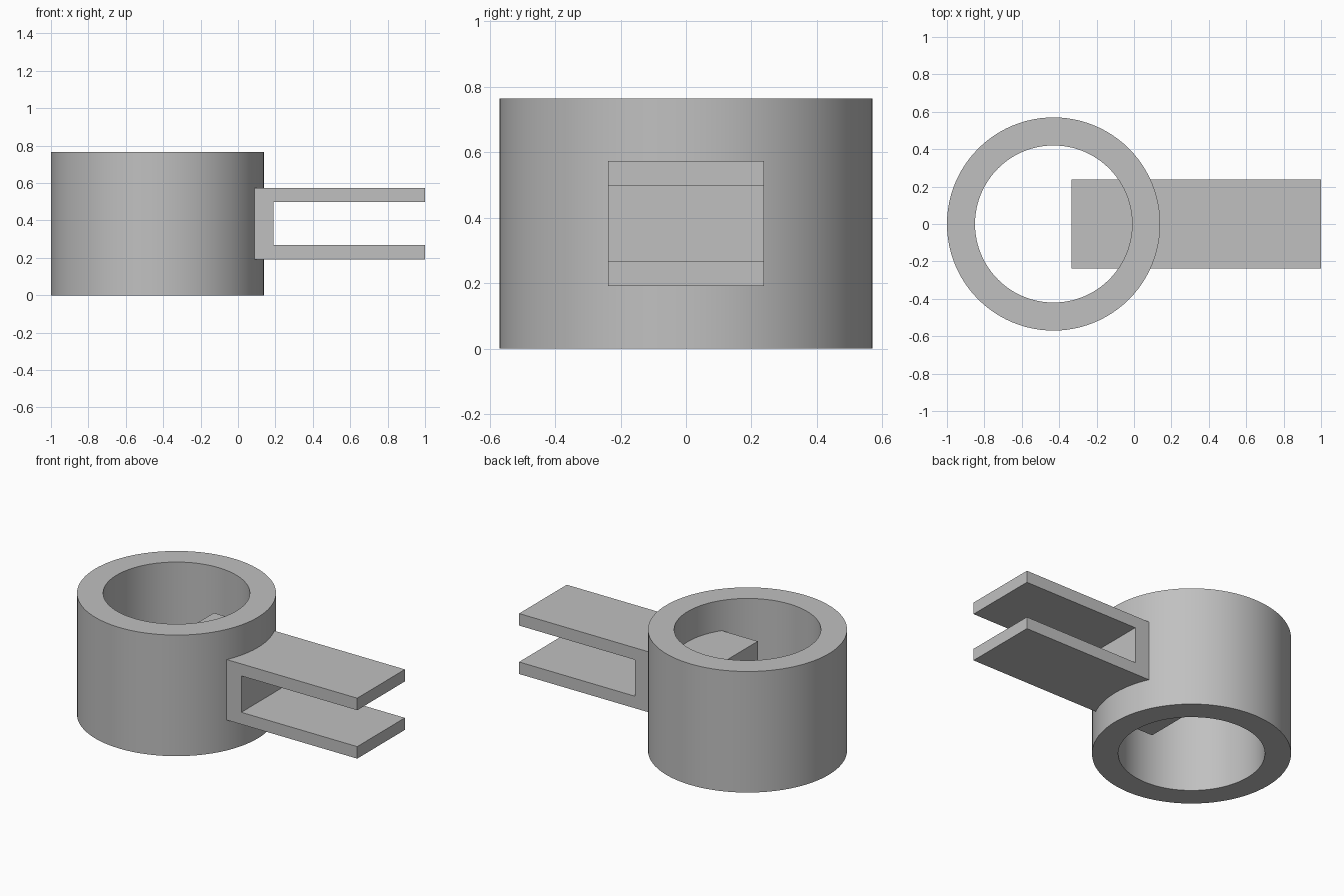
import bpy
import bmesh
import math
from mathutils import Matrix, Vector

cube = bpy.data.objects.get("Cube")
if cube:
    bpy.data.objects.remove(cube, do_unlink=True)

GREY = (0.53, 0.53, 0.53, 1)
grey = bpy.data.materials.new("plain grey")
grey.use_nodes = True
grey.diffuse_color = GREY
grey.node_tree.nodes["Principled BSDF"].inputs["Base Color"].default_value = GREY


def make_object(name, bm):
    bmesh.ops.recalc_face_normals(bm, faces=bm.faces)
    mesh = bpy.data.meshes.new(name)
    bm.to_mesh(mesh)
    bm.free()
    mesh.materials.append(grey)
    obj = bpy.data.objects.new(name, mesh)
    bpy.context.collection.objects.link(obj)
    return obj


# Collar: a rectangular section spun around the bore axis
CENTRE_X, OUTER, INNER, HEIGHT = -0.43, 0.57, 0.42, 0.765
bm = bmesh.new()
section = [(INNER, 0), (OUTER, 0), (OUTER, HEIGHT), (INNER, HEIGHT)]
verts = [bm.verts.new((CENTRE_X + r, 0, z)) for r, z in section]
edges = [bm.edges.new((verts[i], verts[(i + 1) % 4])) for i in range(4)]
bmesh.ops.spin(bm, geom=verts + edges, cent=(CENTRE_X, 0, 0), axis=(0, 0, 1),
               angle=math.tau, steps=96, use_merge=True)
bmesh.ops.remove_doubles(bm, verts=bm.verts, dist=0.0001)
collar = make_object("collar", bm)
bpy.ops.object.select_all(action='DESELECT')
collar.select_set(True)
bpy.context.view_layer.objects.active = collar
bpy.ops.object.shade_smooth_by_angle(angle=math.radians(30))

# Clevis arm: a slotted side profile extruded across its width
BACK, SLOT, TIP, HALF_WIDTH = -0.335, 0.19, 1.0, 0.238
LOW, SLOT_LOW, SLOT_HIGH, HIGH = 0.192, 0.268, 0.498, 0.574
profile = [(BACK, LOW), (TIP, LOW), (TIP, SLOT_LOW), (SLOT, SLOT_LOW),
           (SLOT, SLOT_HIGH), (TIP, SLOT_HIGH), (TIP, HIGH), (BACK, HIGH)]
bm = bmesh.new()
side = bm.faces.new([bm.verts.new((x, -HALF_WIDTH, z)) for x, z in profile])
extruded = bmesh.ops.extrude_face_region(bm, geom=[side], use_keep_orig=True)
moved = [v for v in extruded["geom"] if isinstance(v, bmesh.types.BMVert)]
bmesh.ops.translate(bm, verts=moved, vec=(0, 2 * HALF_WIDTH, 0))
make_object("clevis_arm", bm)
